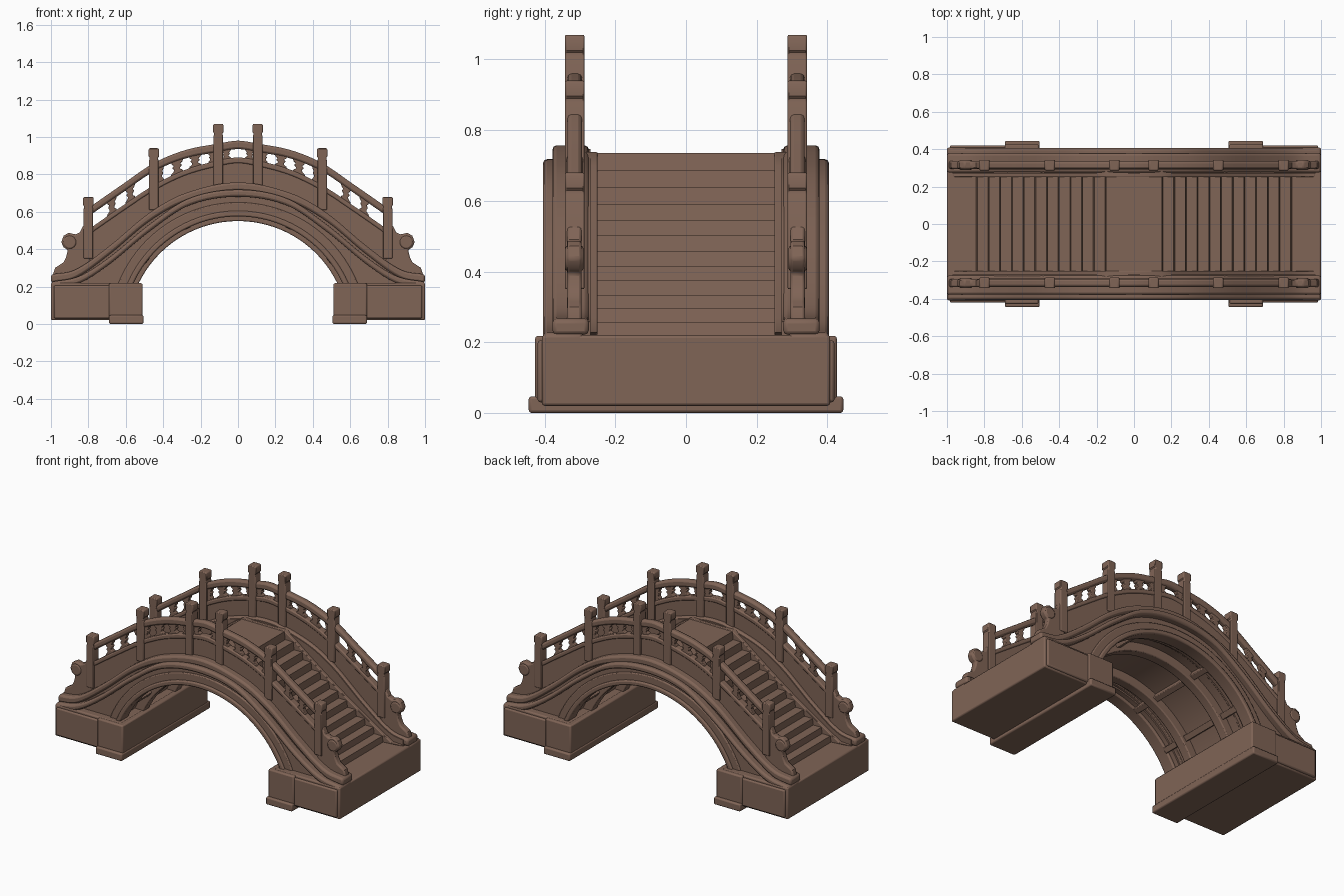
import bpy, bmesh, math

if "Cube" in bpy.data.objects:
    bpy.data.objects.remove(bpy.data.objects["Cube"])

mat = bpy.data.materials.new("brown_stone")
mat.diffuse_color = (0.215, 0.128, 0.093, 1)
mat.use_nodes = True
mat.node_tree.nodes["Principled BSDF"].inputs["Base Color"].default_value = mat.diffuse_color


def prism(name, pts, y0, y1, bevel=0.006):
    """Extrude an (x, z) outline from y0 to y1."""
    bm = bmesh.new()
    a = [bm.verts.new((x, y0, z)) for x, z in pts]
    b = [bm.verts.new((x, y1, z)) for x, z in pts]
    n = len(pts)
    bm.faces.new(a)
    bm.faces.new(b[::-1])
    for i in range(n):
        bm.faces.new((a[i], b[i], b[(i + 1) % n], a[(i + 1) % n]))
    bmesh.ops.recalc_face_normals(bm, faces=bm.faces[:])
    me = bpy.data.meshes.new(name)
    bm.to_mesh(me)
    bm.free()
    me.materials.append(mat)
    ob = bpy.data.objects.new(name, me)
    bpy.context.collection.objects.link(ob)
    if bevel:
        m = ob.modifiers.new("soft_edges", 'BEVEL')
        m.width, m.segments = bevel, 2
        m.limit_method, m.angle_limit = 'ANGLE', math.radians(40)
    return ob


def both(name, pts, y0, y1, bevel=0.006):
    """The same part on the front and the back side."""
    prism("front_" + name, pts, -y1, -y0, bevel)
    prism("back_" + name, pts, y0, y1, bevel)


def box(name, x0, x1, y0, y1, z0, z1, bevel=0.008):
    prism(name, [(x0, z0), (x1, z0), (x1, z1), (x0, z1)], y0, y1, bevel)


def curve(pts):
    """Smooth height function through points, symmetric about x = 0."""
    n = len(pts)
    sl = [0.0]
    for i in range(1, n):
        p, q = pts[i - 1], pts[min(i + 1, n - 1)]
        sl.append((q[1] - p[1]) / (q[0] - p[0]))

    def f(x):
        x = min(abs(x), pts[-1][0])
        i = next(k for k in range(n - 1) if x <= pts[k + 1][0])
        (xa, za), (xb, zb) = pts[i], pts[i + 1]
        h = xb - xa
        t = (x - xa) / h
        return ((2*t**3 - 3*t*t + 1) * za + (t**3 - 2*t*t + t) * h * sl[i]
                + (3*t*t - 2*t**3) * zb + (t**3 - t*t) * h * sl[i + 1])
    return f


def band(top, bottom, x0, x1, n=72):
    xs = [x0 + (x1 - x0) * i / n for i in range(n + 1)]
    return [(x, top(x)) for x in xs] + [(x, bottom(x)) for x in reversed(xs)]


CZ = -0.04  # height of the arch centre


def arc(r, n=48, z=0.2):
    a = math.asin((z - CZ) / r)
    return [(r * math.cos(a + (math.pi - 2*a) * i / n),
             CZ + r * math.sin(a + (math.pi - 2*a) * i / n)) for i in range(n + 1)]


low_mould = curve([(0, .718), (.26, .672), (.47, .535), (.69, .355), (.85, .255), (1, .225)])
up_mould = curve([(0, .757), (.28, .70), (.47, .597), (.69, .415), (.87, .29), (1, .265)])
rail_top = curve([(0, .98), (.1, .965), (.28, .93), (.45, .86), (.62, .745), (.8, .62)])
panel_top = curve([(0, .89), (.1, .875), (.28, .825), (.45, .742), (.62, .63), (.8, .505)])

# stepped barrel body
N = 12
steps = [(.15 + .75 * i / N, .735 - .515 * (1.15 * i / N - .15 * (i / N) ** 2)) for i in range(N + 1)]
half = []
for i in range(N):
    half += [steps[i], (steps[i][0] + .006, steps[i + 1][1])]
half += [(.98, .22), (.98, .19)]
soffit = arc(.645, z=.19)
prism("stepped_deck", [(-x, z) for x, z in reversed(half)] + half + soffit, -.265, .265, 0)

# sloping strings at the sides of the steps
line = steps + [(.97, .215)]
string = [(-x, z + .012) for x, z in reversed(line)] + [(x, z + .012) for x, z in line]
string = [(x, min(z, .738)) for x, z in string]
both("stair_string", string + arc(.64), .25, .295, .004)

# spandrel walls, outer arch edge and inner vault ribs
wall = band(lambda x: up_mould(x) - .01, lambda x: .2, -.97, .97)[:73]
both("spandrel_wall", wall + [(.97, .2)] + arc(.63) + [(-.97, .2)], .27, .362, 0)
both("arch_edge", arc(.645) + arc(.615)[::-1], .30, .385, .008)
both("arch_band", arc(.69) + arc(.63)[::-1], .30, .372, .006)
both("vault_rib", arc(.65) + arc(.59)[::-1], .13, .19, .006)

# swept mouldings above the arch
both("lower_moulding", band(low_mould, lambda x: low_mould(x) - .038, -1, 1), .29, .405, .012)
both("upper_moulding", band(up_mould, lambda x: up_mould(x) - .045, -1, 1), .275, .378, .012)

# cross beams under the vault
for i, a in enumerate((38, 64, 116, 142)):
    c, s = math.cos(math.radians(a)), math.sin(math.radians(a))
    quad = [(r * c - t * s, CZ + r * s + t * c) for r, t in
            ((.612, -.018), (.612, .018), (.66, .018), (.66, -.018))]
    prism("vault_beam_%d" % i, quad, -.31, .31, .004)

# railing panels and handrail
both("railing_panel", band(panel_top, lambda x: up_mould(x) - .02, -.8, .8), .298, .332, .005)
both("panel_rail", band(panel_top, lambda x: panel_top(x) - .03, -.8, .8), .292, .338, .007)
both("handrail", band(rail_top, lambda x: rail_top(x) - .045, -.8, .8), .294, .336, .012)

POSTS = [(-.80, .68), (-.45, .94), (-.105, 1.07), (.105, 1.07), (.45, .94), (.80, .68)]
for k, (px, pz) in enumerate(POSTS):
    # post with a narrow neck and a square cap
    out = [(.026, -.33), (.026, -.066), (.023, -.06), (.023, -.05), (.028, -.044),
           (.028, -.008), (.023, 0)]
    pts = [(px + w, pz + h) for w, h in out] + [(px - w, pz + h) for w, h in reversed(out)]
    both("post_%d" % k, pts, .287, .343, .005)
    if k == len(POSTS) - 1:
        continue
    # cloud-shaped waisted supports between posts
    x0, x1 = px, POSTS[k + 1][0]
    spots = {2: [(.2, .8), (.8, .8)], 0: [(.36, .8), (.64, .8)], 4: [(.36, .8), (.64, .8)]}.get(
        k, [(.1, .6), (.36, 1), (.64, 1), (.9, .6)])
    for j, (t, s) in enumerate(spots):
        cx = x0 + (x1 - x0) * t
        prof = [(.034, -.1), (.03, .12), (.017, .25), (.016, .4), (.024, .5),
                (.024, .62), (.016, .72), (.028, .85), (.034, 1.1)]
        outline = []
        for sign in (1, -1):
            side = []
            for w, f in prof:
                x = cx + sign * w * s
                lo, hi = panel_top(x), rail_top(x) - .045
                side.append((x, lo + (hi - lo) * f))
            outline += side if sign == 1 else side[::-1]
        both("cloud_support_%d_%d" % (k, j), outline, .3, .33, .004)

# scrolled end stones
scroll = [(.79, .25), (.79, .535), (.825, .53), (.845, .49), (.87, .478), (.905, .488),
          (.932, .472), (.945, .437), (.932, .41), (.91, .395), (.918, .36), (.932, .33),
          (.955, .315), (.978, .30), (.988, .27), (.985, .21)]
for side, s in (("left", -1), ("right", 1)):
    both(side + "_scroll_stone", [(s * x, z) for x, z in scroll], .295, .337, .008)
    disc = [(s * .9 + .036 * math.cos(i * math.pi / 12), .437 + .036 * math.sin(i * math.pi / 12))
            for i in range(24)]
    both(side + "_scroll_disc", disc, .29, .342, .008)
    # abutment blocks and footings
    def block(name, xa, xb, y, za, zb):
        box(side + name, min(s * xa, s * xb), max(s * xa, s * xb), -y, y, za, zb)
    block("_abutment", .54, 1.0, .408, .02, .22)
    block("_abutment_course", .53, .985, .42, .03, .205)
    block("_pier", .51, .69, .427, .01, .218)
    block("_footing", .505, .69, .445, 0, .047)

# smooth shading with sharp edges kept
bpy.ops.object.select_all(action='SELECT')
bpy.context.view_layer.objects.active = bpy.context.selected_objects[0]
bpy.ops.object.shade_smooth_by_angle(angle=math.radians(35))
